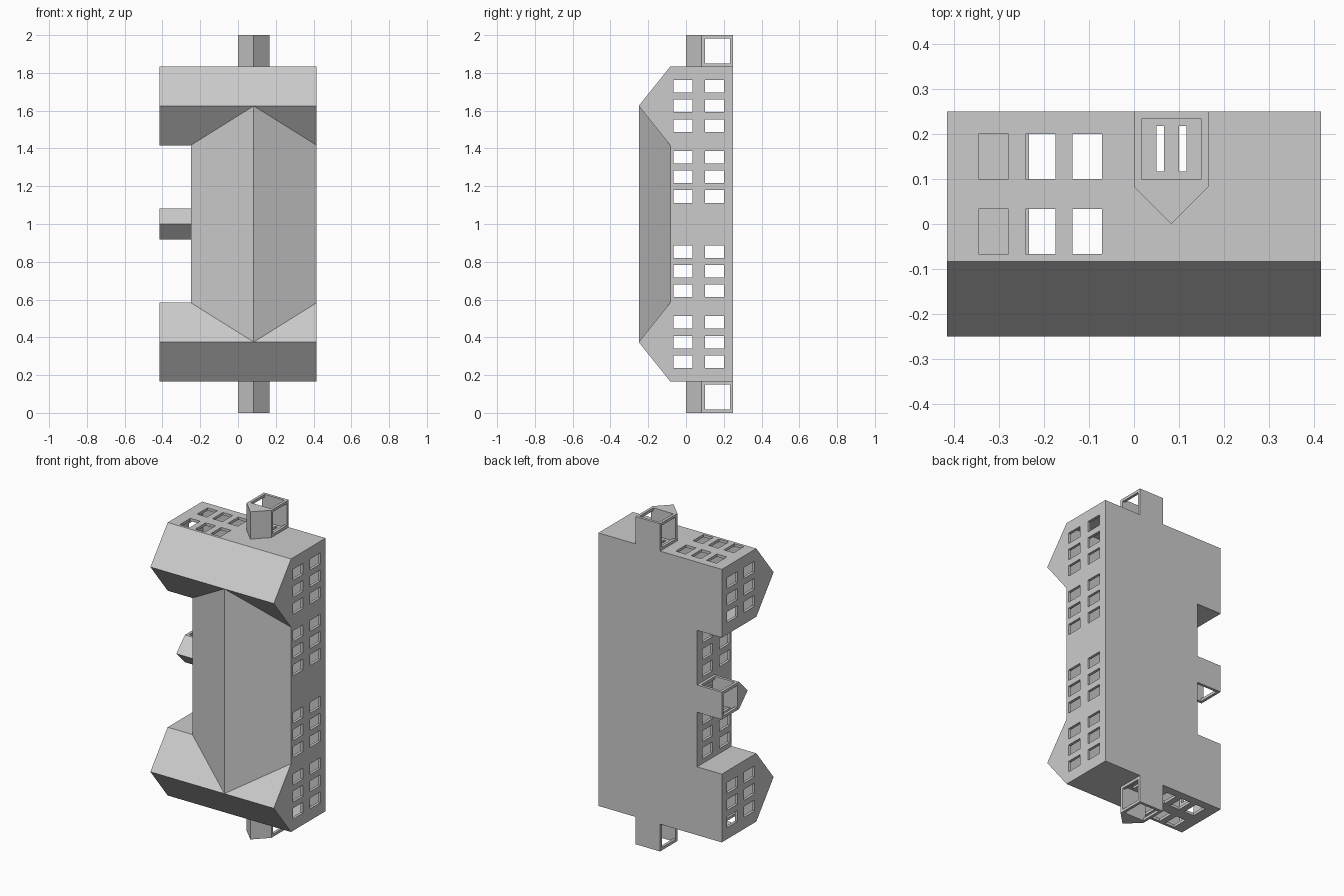
import bpy, bmesh, math
from mathutils import Matrix, Vector

if "Cube" in bpy.data.objects:
    bpy.data.objects.remove(bpy.data.objects["Cube"])

U = 1 / 12            # planning module
T = 1 / 60            # wall thickness
GROUND, EAVE, RIDGE = 0.25, -U, -0.25   # building lies on its back: up is -y


def finish(bm, name):
    bmesh.ops.recalc_face_normals(bm, faces=bm.faces)
    me = bpy.data.meshes.new(name)
    bm.to_mesh(me)
    bm.free()
    ob = bpy.data.objects.new(name, me)
    bpy.context.collection.objects.link(ob)
    return ob


def add_prism(bm, pts, vec):
    face = bm.faces.new([bm.verts.new(p) for p in pts])
    ext = bmesh.ops.extrude_face_region(bm, geom=[face], use_keep_orig=True)
    verts = [g for g in ext["geom"] if isinstance(g, bmesh.types.BMVert)]
    bmesh.ops.translate(bm, verts=verts, vec=Vector(vec))


def add_box(bm, x, y, z, mat=Matrix()):
    pts = [(x[0], y[0], z[0]), (x[1], y[0], z[0]), (x[1], y[1], z[0]), (x[0], y[1], z[0])]
    vec = mat.to_3x3() @ Vector((0, 0, z[1] - z[0]))
    add_prism(bm, [mat @ Vector(p) for p in pts], vec)


def cut(target, bm):
    cutter = finish(bm, "cutter")
    cutter.hide_render = True
    mod = target.modifiers.new("cut", "BOOLEAN")
    mod.operation, mod.solver, mod.object = "DIFFERENCE", "EXACT", cutter
    bpy.context.view_layer.objects.active = target
    bpy.ops.object.modifier_apply(modifier=mod.name)
    bpy.data.objects.remove(cutter)


def plan(t, y):
    """U-shaped footprint inset by t."""
    xl, xm, xr = -5 * U + t, -3 * U + t, 5 * U - t
    z0, z1, z2, z3 = 2 * U + t, 7 * U - t, 17 * U + t, 22 * U - t
    return [(xr, y, z0), (xr, y, z3), (xl, y, z3), (xl, y, z2),
            (xm, y, z2), (xm, y, z1), (xl, y, z1), (xl, y, z0)]


# Hollow walls, floor closed, top covered by the roofs
bm = bmesh.new()
add_prism(bm, plan(0, GROUND), (0, EAVE - GROUND, 0))
walls = finish(bm, "building_walls")
bm = bmesh.new()
add_prism(bm, plan(T, GROUND - T), (0, -0.5, 0))
cut(walls, bm)

# Porch placements: local x across, local z outward
porches = {
    "upper_porch": Matrix.Translation((U, 0, 22 * U)),
    "lower_porch": Matrix.Translation((U, 0, 2 * U)) @ Matrix.Rotation(math.pi, 4, "Y"),
    "side_porch": Matrix.Translation((-3 * U, 0, 1)) @ Matrix.Rotation(-math.pi / 2, 4, "Y"),
}

# Window openings and door slits
bm = bmesh.new()
S = 5 * U / 4
W = 1 / 30
P = 0.01
wing_z = [4.5 * U + s * S for s in (-1, 0, 1)]
mid_z = [9 * U + s * S for s in (-1, 0, 1)]
mirrored = lambda zs: zs + [2 - z for z in zs]
for y in ((0.1, 0.2), (-0.0667, 0.0333)):
    for wall_x, zs in ((5 * U - T, mirrored(wing_z + mid_z)),
                       (-5 * U, mirrored(wing_z)), (-3 * U, mirrored(mid_z))):
        for z in zs:
            add_box(bm, (wall_x - P, wall_x + T + P), y, (z - W, z + W))
    for wall_z in (2 * U, 22 * U - T):
        for x in (-S, -2 * S, -3 * S):
            add_box(bm, (x - W, x + W), y, (wall_z - P, wall_z + T + P))
for mat in porches.values():
    for x in (-0.025, 0.025):
        add_box(bm, (x - T / 2, x + T / 2), (0.117, 0.218), (-T - P, P), mat)
cut(walls, bm)

# Wing roofs, gabled along x
for name, z in (("lower_wing_roof", 4.5 * U), ("upper_wing_roof", 19.5 * U)):
    bm = bmesh.new()
    add_prism(bm, [(-5 * U, EAVE, z - 2.5 * U), (-5 * U, RIDGE, z), (-5 * U, EAVE, z + 2.5 * U)],
              (10 * U, 0, 0))
    finish(bm, name)

# Main roof, running into both wing roofs
bm = bmesh.new()
add_prism(bm, [(-3 * U, EAVE, 4.5 * U), (U, RIDGE, 4.5 * U), (5 * U, EAVE, 4.5 * U)],
          (0, 0, 15 * U))
finish(bm, "main_roof")

# Porches: gabled block opened at the front and through both sides
for name, mat in porches.items():
    bm = bmesh.new()
    add_prism(bm, [(-U, GROUND, 0), (U, GROUND, 0), (U, U, 0), (0, 0, 0), (-U, U, 0)],
              (0, 0, 2 * U))
    porch = finish(bm, name)
    y = (U + T, GROUND - T)
    bm = bmesh.new()
    add_box(bm, (-U + T, U - T), y, (-0.05, 0.3))
    cut(porch, bm)
    bm = bmesh.new()
    add_box(bm, (-0.3, 0.3), y, (T, 2 * U - T))
    cut(porch, bm)
    porch.data.transform(mat)
